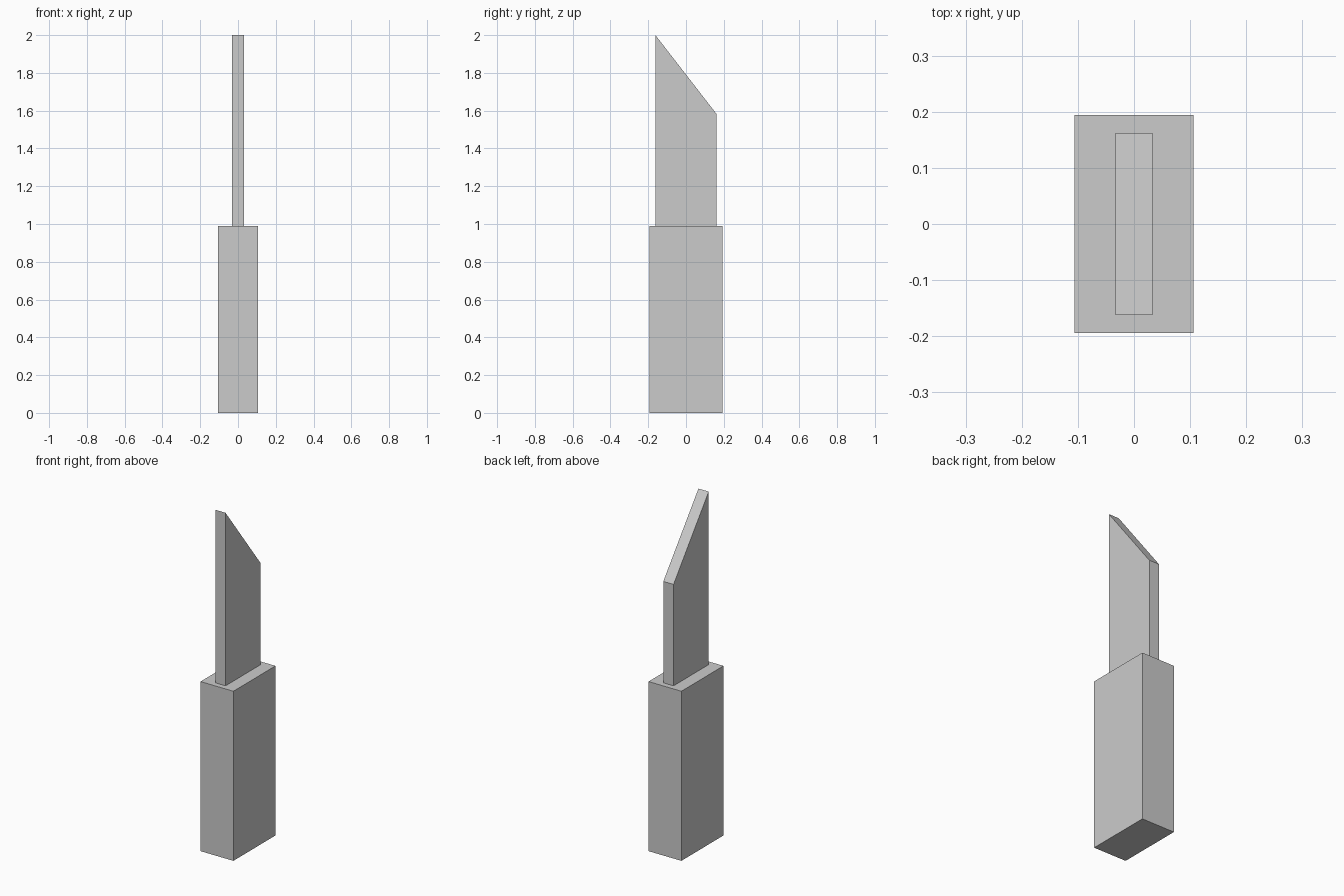
import bpy
import bmesh

if "Cube" in bpy.data.objects:
    bpy.data.objects.remove(bpy.data.objects["Cube"])


def prism(name, profile, half_width):
    """Extrude a (y, z) side profile symmetrically along x."""
    bm = bmesh.new()
    face = bm.faces.new([bm.verts.new((-half_width, y, z)) for y, z in profile])
    ext = bmesh.ops.extrude_face_region(bm, geom=[face])
    moved = [v for v in ext["geom"] if isinstance(v, bmesh.types.BMVert)]
    bmesh.ops.translate(bm, verts=moved, vec=(2 * half_width, 0, 0))
    bmesh.ops.recalc_face_normals(bm, faces=bm.faces)
    mesh = bpy.data.meshes.new(name)
    bm.to_mesh(mesh)
    bm.free()
    obj = bpy.data.objects.new(name, mesh)
    bpy.context.collection.objects.link(obj)
    return obj


HANDLE_TOP = 0.99

# Rectangular handle block
prism("handle", [(-0.194, 0), (0.194, 0), (0.194, HANDLE_TOP), (-0.194, HANDLE_TOP)], 0.106)

# Flat blade with a slanted tip, tallest at the front
prism("blade", [(-0.162, HANDLE_TOP), (0.162, HANDLE_TOP), (0.162, 1.582), (-0.162, 2.0)], 0.033)
